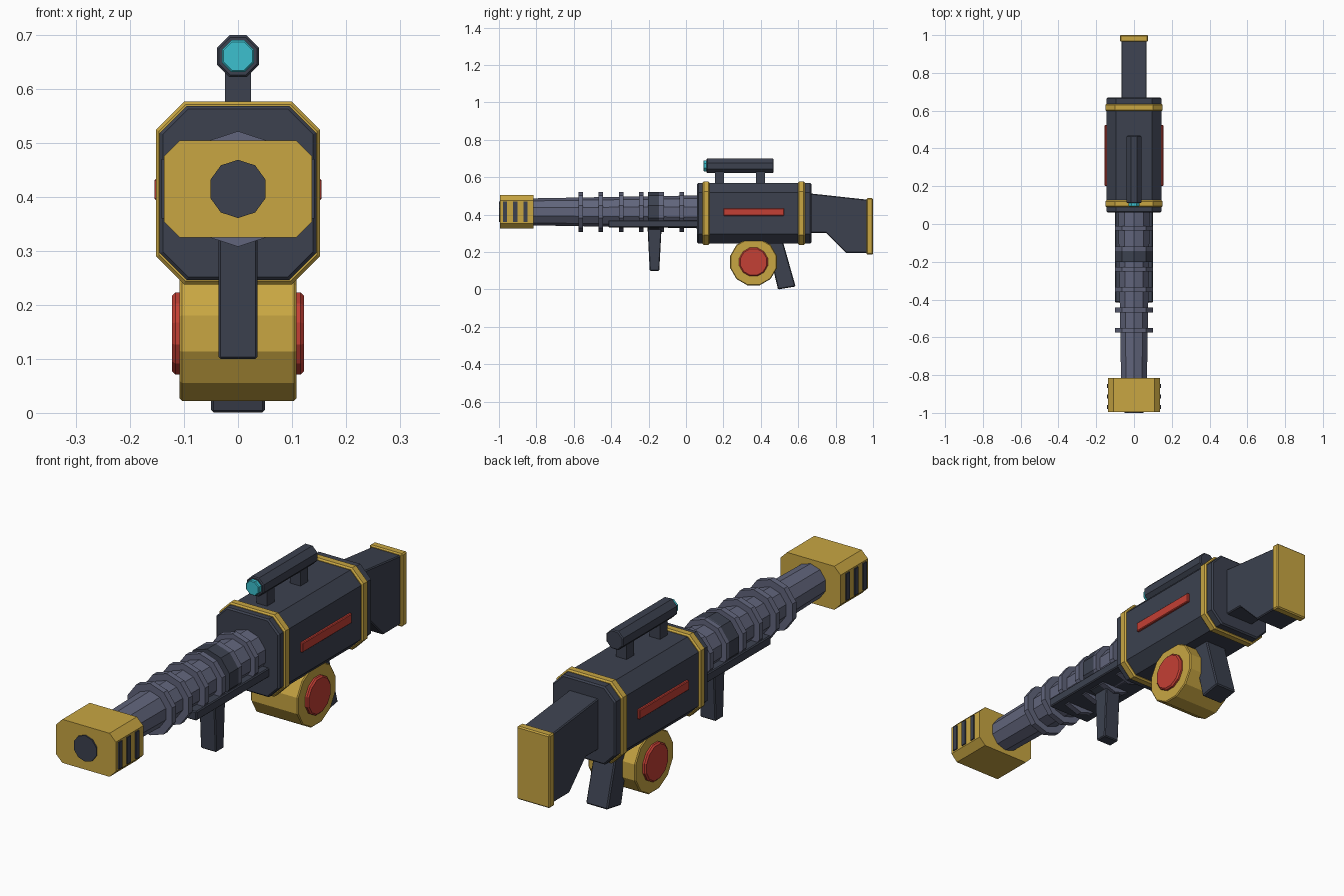
import bpy
import bmesh
import math
from mathutils import Vector

if "Cube" in bpy.data.objects:
    bpy.data.objects.remove(bpy.data.objects["Cube"], do_unlink=True)


def material(name, rgb):
    m = bpy.data.materials.new(name)
    m.use_nodes = True
    m.diffuse_color = (*rgb, 1)
    m.node_tree.nodes["Principled BSDF"].inputs["Base Color"].default_value = (*rgb, 1)
    return m


navy = material("dark navy", (0.045, 0.053, 0.078))
steel = material("steel grey", (0.12, 0.13, 0.2))
gold = material("gold", (0.58, 0.38, 0.055))
red = material("red", (0.55, 0.05, 0.035))
cyan = material("cyan glass", (0.045, 0.53, 0.62))


def loft(name, mat, start, end, bevel=0.0):
    """Solid between two matching rings of points."""
    bm = bmesh.new()
    a = [bm.verts.new(p) for p in start]
    b = [bm.verts.new(p) for p in end]
    bm.faces.new(a)
    bm.faces.new(b[::-1])
    for i in range(len(a)):
        j = (i + 1) % len(a)
        bm.faces.new((a[i], b[i], b[j], a[j]))
    bmesh.ops.recalc_face_normals(bm, faces=bm.faces)
    mesh = bpy.data.meshes.new(name)
    bm.to_mesh(mesh)
    bm.free()
    mesh.materials.append(mat)
    obj = bpy.data.objects.new(name, mesh)
    bpy.context.collection.objects.link(obj)
    if bevel:
        mod = obj.modifiers.new("Bevel", "BEVEL")
        mod.width = bevel
        mod.segments = 1
        mod.limit_method = "ANGLE"
        mod.angle_limit = math.radians(50)
    return obj


def along_y(name, mat, outline, y0, y1, bevel=0.0):
    return loft(name, mat, [(x, y0, z) for x, z in outline],
                [(x, y1, z) for x, z in outline], bevel)


def along_x(name, mat, outline, x0, x1, bevel=0.0):
    return loft(name, mat, [(x0, y, z) for y, z in outline],
                [(x1, y, z) for y, z in outline], bevel)


def polygon(cx, cz, r, n, turn):
    return [(cx + r * math.cos(turn + math.tau * i / n),
             cz + r * math.sin(turn + math.tau * i / n)) for i in range(n)]


def chamfered(w, z0, z1, c):
    right = [(w - c, z0), (w, z0 + c), (w, z1 - c), (w - c, z1)]
    return right + [(-x, z) for x, z in reversed(right)]


def rect(a0, a1, b0, b1):
    return [(a0, b0), (a1, b0), (a1, b1), (a0, b1)]


AXIS = 0.415
UP = math.pi / 2


def decagon(r):
    return polygon(0, AXIS, r, 10, UP)


# Receiver and its bands
along_y("receiver", navy, chamfered(0.145, 0.246, 0.569, 0.05), 0.06, 0.67, 0.006)
for name, y in (("front_band", 0.089), ("rear_band", 0.598)):
    along_y(name, gold, chamfered(0.152, 0.238, 0.577, 0.052), y, y + 0.037, 0.006)

# Barrel with cooling rings
loft("barrel", steel, [(x, -0.83, z) for x, z in decagon(0.072)],
     [(x, 0.07, z) for x, z in decagon(0.088)])
for i in range(6):
    y = -0.563 + i * 0.108
    along_y(f"barrel_ring_{i + 1}", steel, decagon(0.107), y - 0.0125, y + 0.0125)
along_y("grip_collar", navy, decagon(0.107), -0.202, -0.137)
along_y("handguard", navy, rect(-0.1, 0.1, 0.332, 0.37), -0.415, 0.065, 0.004)

# Muzzle with bore and side vents
along_y("muzzle", gold, chamfered(0.137, 0.325, 0.505, 0.029), -0.994, -0.815)
along_y("bore", navy, decagon(0.054), -1.0, -0.99)
for side, sx in (("left", 1), ("right", -1)):
    for i in range(3):
        y = -0.968 + i * 0.055
        along_x(f"{side}_vent_{i + 1}", navy, rect(y - 0.011, y + 0.011, 0.36, 0.47),
                sx * 0.13, sx * 0.142)

# Front grip, tapering downward
loft("front_grip", navy,
     [(x, y, 0.34) for x, y in rect(-0.036, 0.036, -0.206, -0.13)],
     [(x, y, 0.1) for x, y in rect(-0.036, 0.036, -0.194, -0.143)], 0.004)

# Pistol grip and stock
along_x("pistol_grip", navy, [(0.43, 0.26), (0.517, 0.26), (0.586, 0.016), (0.492, 0.0)],
        -0.05, 0.05, 0.005)
along_x("stock", navy, [(0.65, 0.515), (0.97, 0.48), (0.97, 0.195), (0.857, 0.195),
                        (0.75, 0.302), (0.65, 0.302)], -0.067, 0.067, 0.004)
along_y("butt_plate", gold, rect(-0.075, 0.075, 0.186, 0.488), 0.965, 1.0, 0.005)

# Drum magazine with side caps
along_x("drum", gold, polygon(0.361, 0.147, 0.129, 12, math.pi / 12), -0.108, 0.108, 0.004)
for side, sx in (("left", 1), ("right", -1)):
    along_x(f"{side}_drum_cap", red, polygon(0.361, 0.147, 0.079, 12, math.pi / 12),
            sx * 0.1, sx * 0.122, 0.006)
    along_x(f"{side}_stripe", red, rect(0.2, 0.525, 0.394, 0.434),
            sx * 0.14, sx * 0.155, 0.003)

# Scope on two mounts
along_y("scope", navy, polygon(0, 0.661, 0.042, 8, math.pi / 8), 0.11, 0.468, 0.004)
along_y("scope_lens", cyan, polygon(0, 0.661, 0.032, 8, math.pi / 8), 0.093, 0.12, 0.003)
for name, y in (("front_mount", 0.18), ("rear_mount", 0.398)):
    along_y(name, navy, rect(-0.024, 0.024, 0.56, 0.64), y - 0.024, y + 0.024)
